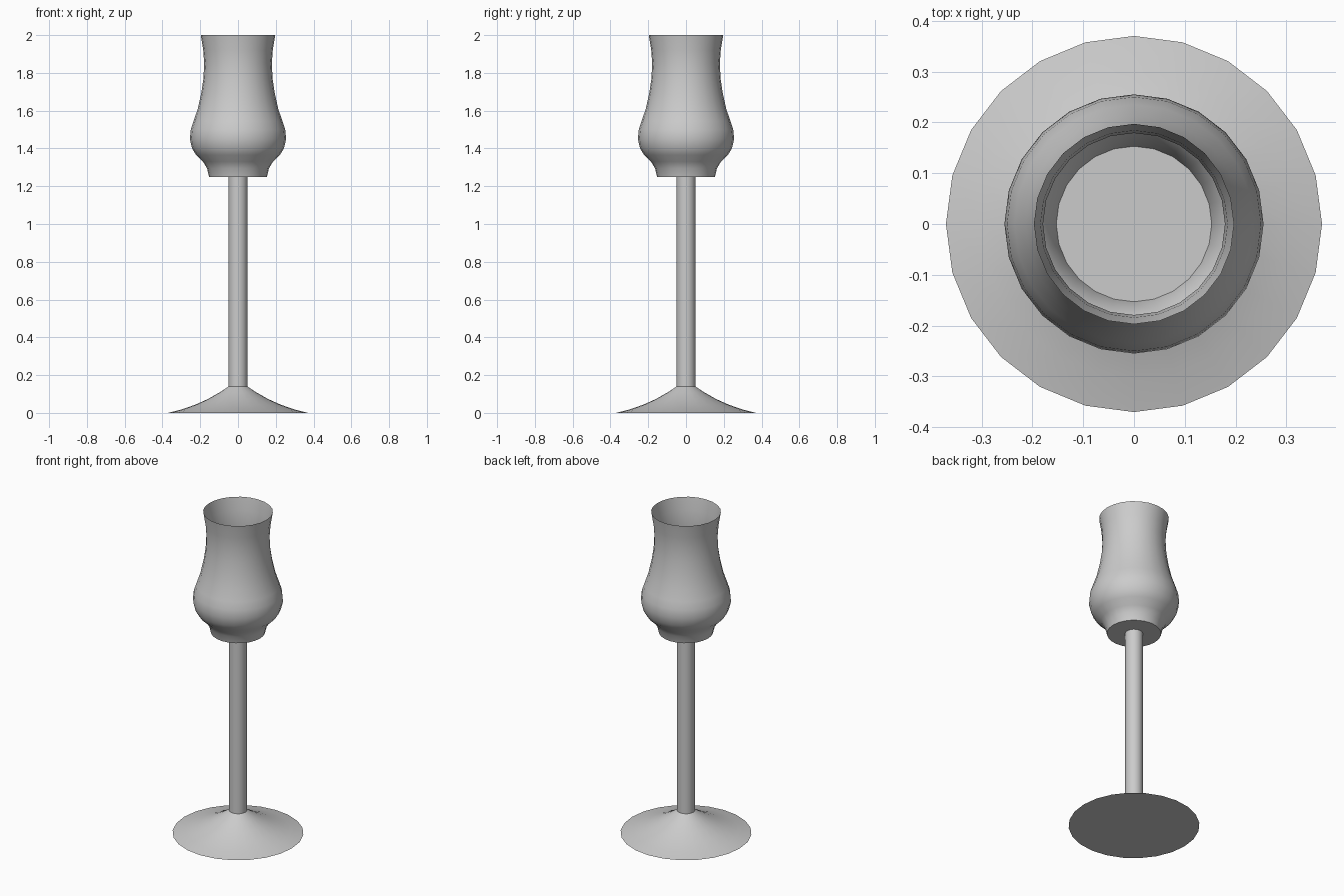
import bpy
import bmesh
import math
from mathutils import Matrix, Vector

SIDES = 24

if "Cube" in bpy.data.objects:
    bpy.data.objects.remove(bpy.data.objects["Cube"])

grey = bpy.data.materials.new("plain_grey")
grey.use_nodes = True
colour = (0.6, 0.6, 0.6, 1)
grey.diffuse_color = colour
grey.node_tree.nodes["Principled BSDF"].inputs["Base Color"].default_value = colour


def lathe(name, profile, cap_bottom=False):
    """Spin a (radius, height) profile around z, with an optional flat floor."""
    bm = bmesh.new()
    verts = [bm.verts.new((r, 0, z)) for r, z in profile]
    edges = [bm.edges.new(pair) for pair in zip(verts, verts[1:])]
    bmesh.ops.spin(bm, geom=verts + edges, cent=(0, 0, 0), axis=(0, 0, 1),
                   angle=math.tau, steps=SIDES, use_merge=True)
    bmesh.ops.remove_doubles(bm, verts=bm.verts, dist=0.0005)
    bmesh.ops.recalc_face_normals(bm, faces=bm.faces)
    # Side walls face away from the axis
    if sum(f.normal.dot(Vector((*f.calc_center_median().xy, 0))) for f in bm.faces) < 0:
        bmesh.ops.reverse_faces(bm, faces=bm.faces)
    if cap_bottom:
        low = profile[0][1]
        rim = [e for e in bm.edges if e.is_boundary
               and all(abs(v.co.z - low) < 0.0005 for v in e.verts)]
        floor = bmesh.ops.contextual_create(bm, geom=rim)["faces"]
        for face in floor:
            face.normal_update()
            if face.normal.z > 0:
                face.normal_flip()
    mesh = bpy.data.meshes.new(name)
    bm.to_mesh(mesh)
    bm.free()
    mesh.materials.append(grey)
    obj = bpy.data.objects.new(name, mesh)
    bpy.context.collection.objects.link(obj)
    bpy.ops.object.select_all(action="DESELECT")
    obj.select_set(True)
    bpy.context.view_layer.objects.active = obj
    bpy.ops.object.shade_smooth_by_angle(angle=math.radians(40))
    return obj


# Flared foot with a flat underside
lathe("foot", [(0.37, 0), (0.30, 0.018), (0.23, 0.042), (0.16, 0.073),
               (0.10, 0.107), (0.05, 0.14)], cap_bottom=True)

# Straight stem
lathe("stem", [(0.05, 0.14), (0.05, 1.25)])

# Thin open tulip bowl with a flat floor
lathe("bowl", [(0.153, 1.25), (0.164, 1.295), (0.185, 1.33), (0.222, 1.365),
               (0.243, 1.40), (0.255, 1.45), (0.25, 1.50), (0.235, 1.545),
               (0.213, 1.61), (0.195, 1.69), (0.183, 1.77), (0.179, 1.85),
               (0.184, 1.92), (0.197, 2.0)], cap_bottom=True)
